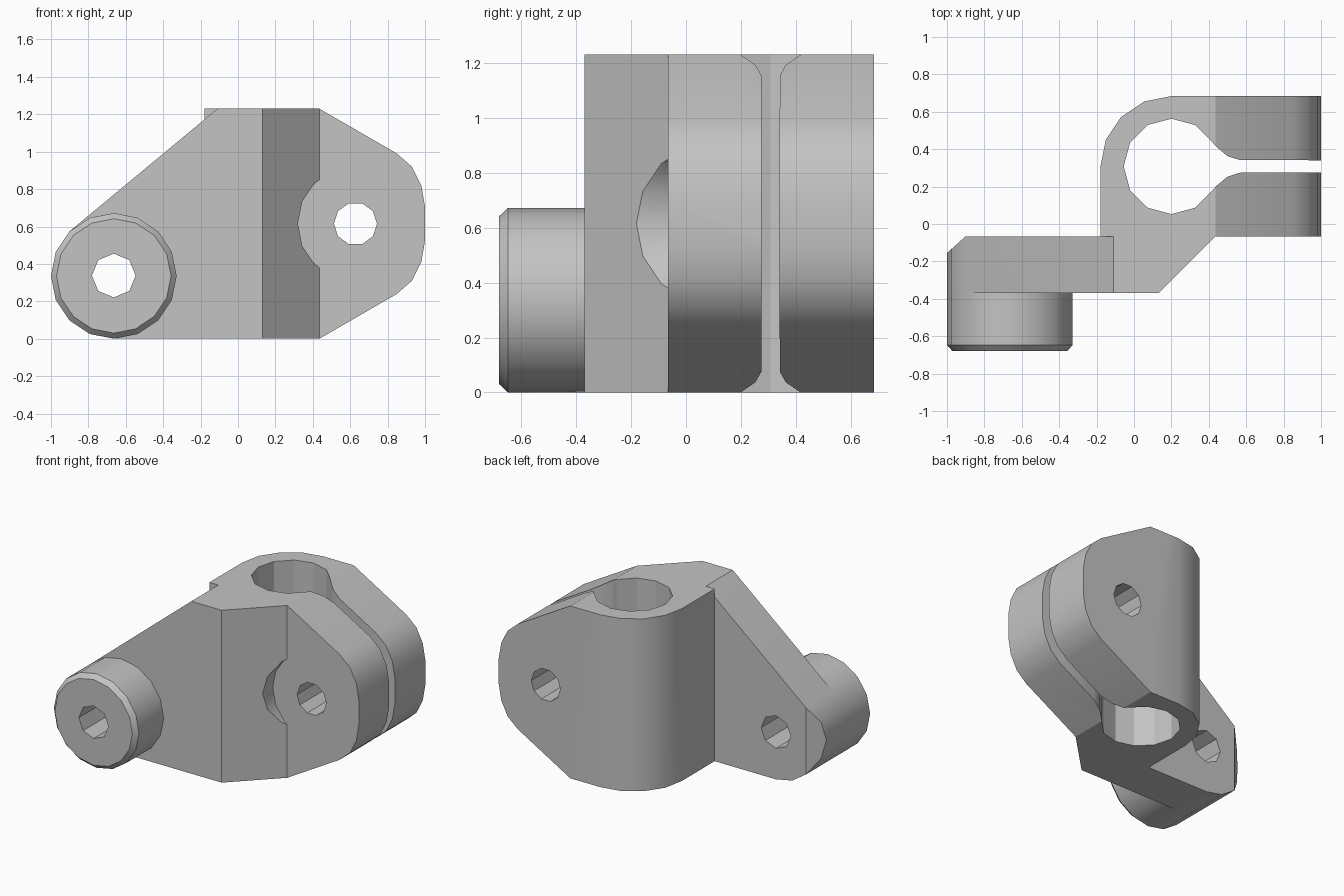
import bpy, bmesh, math

default = bpy.data.objects.get("Cube")
if default:
    bpy.data.objects.remove(default, do_unlink=True)

grey = bpy.data.materials.new("plain grey")
grey.use_nodes = True
GREY = (0.55, 0.55, 0.55, 1)
grey.diffuse_color = GREY
grey.node_tree.nodes["Principled BSDF"].inputs["Base Color"].default_value = GREY


def ring(cx, cy, r, n, start=0.0):
    return [(cx + r * math.cos(start + math.tau * i / n),
             cy + r * math.sin(start + math.tau * i / n)) for i in range(n)]


def loft(name, sections, axis):
    """Solid through matching outlines; each section is (level, points)."""
    bm = bmesh.new()
    rows = []
    for level, pts in sections:
        rows.append([bm.verts.new((a, b, level) if axis == 'Z' else (a, level, b))
                     for a, b in pts])
    n = len(rows[0])
    for lower, upper in zip(rows, rows[1:]):
        for i in range(n):
            j = (i + 1) % n
            bm.faces.new((lower[i], lower[j], upper[j], upper[i]))
    bm.faces.new(rows[0])
    bm.faces.new(rows[-1])
    bmesh.ops.recalc_face_normals(bm, faces=bm.faces)
    mesh = bpy.data.meshes.new(name)
    bm.to_mesh(mesh)
    bm.free()
    mesh.materials.append(grey)
    obj = bpy.data.objects.new(name, mesh)
    bpy.context.collection.objects.link(obj)
    return obj


def prism(name, pts, low, high, axis):
    return loft(name, [(low, pts), (high, pts)], axis)


def combine(target, other, operation):
    mod = target.modifiers.new(operation, 'BOOLEAN')
    mod.operation = operation
    mod.solver = 'EXACT'
    mod.object = other
    bpy.context.view_layer.objects.active = target
    bpy.ops.object.modifier_apply(modifier=mod.name)
    bpy.data.objects.remove(other, do_unlink=True)


HEIGHT, FRONT, STEP, BACK = 1.23, -0.37, -0.066, 0.684
MID = HEIGHT / 2

# Clamp body: plan outline with a rounded back corner
arc = [(0.2 + 0.38 * math.cos(math.radians(a)), 0.304 + 0.38 * math.sin(math.radians(a)))
       for a in (90, 112.5, 135, 157.5, 180)]
plan = [(-0.18, STEP), (-0.11, STEP), (-0.11, FRONT), (0.13, FRONT),
        (0.435, STEP), (1, STEP), (1, BACK)] + arc
bracket = prism("clamp_bracket", plan, 0, HEIGHT, 'Z')

# Tapered, rounded clamp ends
upper = [(0.435, MID), (0.85, 0.375), (0.93, 0.305), (0.98, 0.205), (1, 0.09)]
side = [(x, MID + h) for x, h in upper] + [(x, MID - h) for x, h in reversed(upper)]
side = [(-0.5, HEIGHT)] + side + [(-0.5, 0)]
combine(bracket, prism("end_shape", side, -1, 1, 'Y'), 'INTERSECT')

# Side arm: sloping top, round end, chamfered back corner
BX, BZ, BR = -0.664, 0.336, 0.336
boss_ring = ring(BX, BZ, BR, 16)
arm_pts = [(-0.11, 0), (-0.11, HEIGHT)] + boss_ring[6:13]
arm = prism("arm", arm_pts, FRONT, STEP, 'Y')
corner = [(-1.1, -0.06), (-1.1, 0.1), (-0.8, 0.1), (-0.8, 0.025), (-0.9, STEP), (-1.0, -0.155)]
combine(arm, prism("corner_cut", corner, -1, 2, 'Z'), 'DIFFERENCE')
combine(bracket, arm, 'UNION')

# Round boss with a chamfered rim
boss = loft("boss", [(FRONT, boss_ring), (-0.648, boss_ring),
                     (-0.68, ring(BX, BZ, BR - 0.03, 16))], 'Y')
combine(bracket, boss, 'UNION')

# Main bore and flared clamping slot
CX, CY = 0.2, 0.308
combine(bracket, prism("bore", ring(CX, CY, 0.255, 12), -1, 2, 'Z'), 'DIFFERENCE')
flare = [(0.3, 0.128), (0.42, 0.128), (0.44, 0.105), (0.5, 0.055), (0.565, 0.034), (1.2, 0.032)]
slot = [(x, CY + w) for x, w in flare] + [(x, CY - w) for x, w in reversed(flare)]
combine(bracket, prism("slot", slot, -1, 2, 'Z'), 'DIFFERENCE')

# Clamp screw hole, screw head clearance and boss hole
SX = 0.628
for name, pts, low, high in (
        ("screw_hole", ring(SX, MID, 0.115, 10), -1, 1),
        ("head_clearance", ring(SX, MID, 0.308, 16), -1, STEP),
        ("boss_hole", ring(BX, BZ + 0.002, 0.117, 8), -1, 0.02)):
    combine(bracket, prism(name, pts, low, high, 'Y'), 'DIFFERENCE')

# Soft curves, crisp edges
bpy.ops.object.select_all(action='DESELECT')
bracket.select_set(True)
bpy.context.view_layer.objects.active = bracket
bpy.ops.object.shade_smooth_by_angle(angle=math.radians(28))
